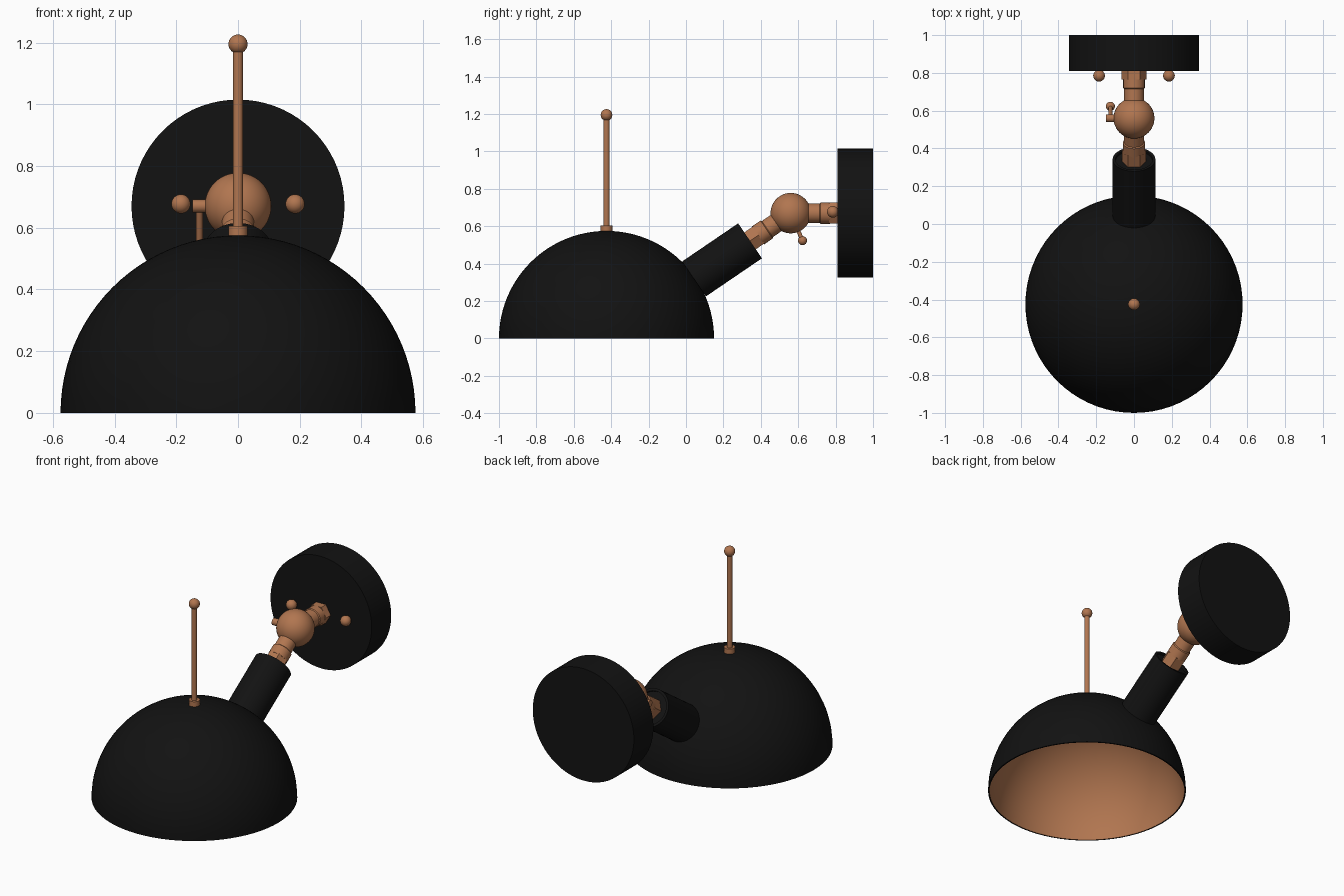
import bpy, bmesh
from math import pi, sin, cos, radians
from mathutils import Vector

if "Cube" in bpy.data.objects:
    bpy.data.objects.remove(bpy.data.objects["Cube"])


def material(name, color):
    m = bpy.data.materials.new(name)
    m.diffuse_color = color
    m.use_nodes = True
    m.node_tree.nodes["Principled BSDF"].inputs["Base Color"].default_value = m.diffuse_color
    return m


BLACK = material("matte_black", (0.006, 0.006, 0.006, 1))
COPPER = material("copper", (0.44, 0.18, 0.08, 1))


def lathe(name, profile, mat, origin=(0, 0, 0), axis=(0, 0, 1), sides=48, flip=False):
    """Turn a profile of (radius, distance) points around an axis."""
    bm = bmesh.new()
    verts = [bm.verts.new((r, 0, t)) for r, t in profile]
    edges = [bm.edges.new(pair) for pair in zip(verts, verts[1:])]
    bmesh.ops.spin(bm, geom=verts + edges, cent=(0, 0, 0), axis=(0, 0, 1),
                   angle=2 * pi, steps=sides, use_merge=False)
    bmesh.ops.remove_doubles(bm, verts=bm.verts, dist=1e-5)
    bmesh.ops.dissolve_degenerate(bm, edges=bm.edges, dist=1e-6)
    bmesh.ops.recalc_face_normals(bm, faces=bm.faces)
    if flip:
        bmesh.ops.reverse_faces(bm, faces=bm.faces)
    mesh = bpy.data.meshes.new(name)
    bm.to_mesh(mesh)
    bm.free()
    mesh.materials.append(mat)
    ob = bpy.data.objects.new(name, mesh)
    bpy.context.collection.objects.link(ob)
    ob.location = origin
    ob.rotation_euler = Vector(axis).to_track_quat('Z', 'Y').to_euler()
    bpy.ops.object.select_all(action='DESELECT')
    ob.select_set(True)
    bpy.context.view_layer.objects.active = ob
    bpy.ops.object.shade_smooth_by_angle(angle=radians(32))
    return ob


def arc(radius, a0, a1, steps):
    angles = [a0 + (a1 - a0) * i / steps for i in range(steps + 1)]
    return [(max(radius * cos(a), 0) if abs(cos(a)) > 1e-6 else 0, radius * sin(a)) for a in angles]


def rod(name, r, t0, t1, mat, origin, axis, sides=32):
    return lathe(name, [(0, t0), (r, t0), (r, t1), (0, t1)], mat, origin, axis, sides)


def ball(name, r, centre, steps=16):
    return lathe(name, arc(r, -pi / 2, pi / 2, steps), COPPER, centre, sides=2 * steps)


DOME = Vector((0, -0.425, 0))
JOINT = Vector((0, 0.56, 0.67))
ARM = (JOINT - DOME).normalized()
Y = Vector((0, 1, 0))

# Dome shade with copper inside
lathe("shade", [(0.567, 0)] + arc(0.575, 0, pi / 2, 24), BLACK, DOME, sides=72)
lathe("reflector", arc(0.567, 0, pi / 2, 24), COPPER, DOME, sides=72, flip=True)

# Upright rod on top of the shade
rod("rod_collar", 0.031, 0.565, 0.605, COPPER, DOME, (0, 0, 1))
rod("upright_rod", 0.016, 0.6, 1.18, COPPER, DOME, (0, 0, 1), 24)
ball("rod_finial", 0.031, DOME + Vector((0, 0, 1.195)))

# Arm sleeve with a shallow recessed end
lathe("arm_sleeve", [(0, 0.566), (0.113, 0.566), (0.113, 0.928), (0.098, 0.928),
                     (0.098, 0.915), (0, 0.915)], BLACK, DOME, ARM)

# Arm fitting: hex nut and stepped neck up to the ball joint
rod("arm_nut", 0.063, 0.91, 0.985, COPPER, DOME, ARM, 6)
lathe("arm_neck", [(0, 0.98), (0.058, 0.98), (0.058, 1.035), (0.052, 1.04),
                   (0.052, 1.11), (0, 1.11)], COPPER, DOME, ARM)

# Ball joint with its locking lever on the left
ball("ball_joint", 0.108, JOINT, 24)
rod("lever_hub", 0.021, 0.09, 0.148, COPPER, JOINT, (-1, 0, 0))
hub = JOINT + Vector((-0.125, 0, 0))
reach = Vector((0, 0.063, -0.147))
rod("lever_rod", 0.011, 0, reach.length, COPPER, hub, reach, 16)
ball("lever_knob", 0.024, hub + reach)

# Wall fitting
lathe("wall_neck", [(0, 0.08), (0.052, 0.08), (0.052, 0.155), (0.057, 0.16),
                    (0.057, 0.21), (0, 0.21)], COPPER, JOINT, Y)
rod("wall_nut", 0.065, 0.205, 0.252, COPPER, JOINT, Y, 6)

# Wall plate and its two round screw caps
rod("wall_plate", 0.345, 0.25, 0.44, BLACK, JOINT, Y, 72)
for side, x in (("left", -0.185), ("right", 0.185)):
    ball(side + "_screw_cap", 0.031, (x, 0.785, 0.677))
